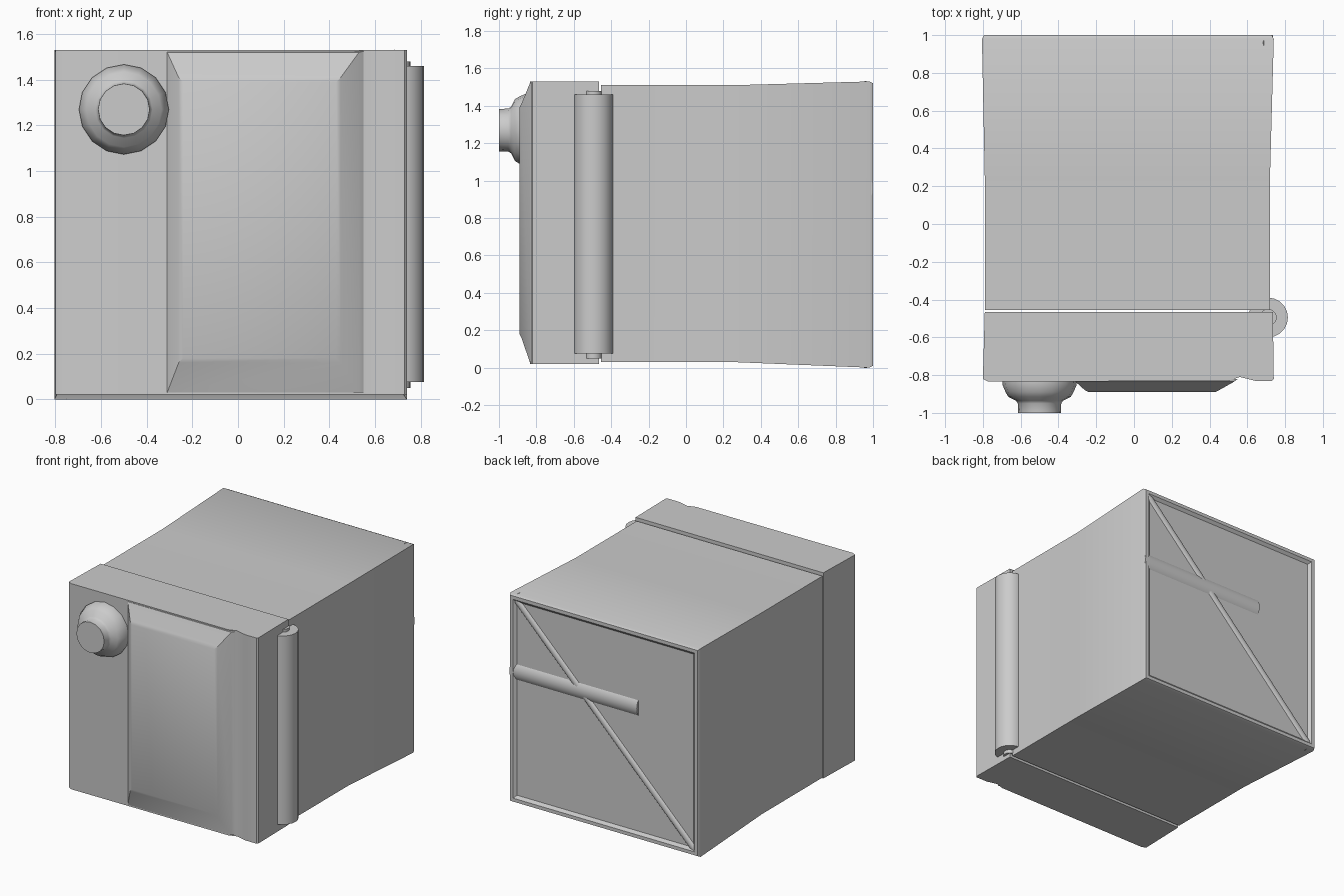
import bpy, bmesh, math
from mathutils import Matrix

if "Cube" in bpy.data.objects:
    bpy.data.objects.remove(bpy.data.objects["Cube"])


def finish(bm, name, angle=35):
    bmesh.ops.recalc_face_normals(bm, faces=bm.faces)
    mesh = bpy.data.meshes.new(name)
    bm.to_mesh(mesh)
    bm.free()
    obj = bpy.data.objects.new(name, mesh)
    bpy.context.collection.objects.link(obj)
    bpy.ops.object.select_all(action='DESELECT')
    bpy.context.view_layer.objects.active = obj
    obj.select_set(True)
    bpy.ops.object.shade_smooth_by_angle(angle=math.radians(angle))
    return obj


def skin(bm, rings):
    """Join equal-sized rings of points and cap both ends."""
    loops = [[bm.verts.new(p) for p in r] for r in rings]
    n = len(loops[0])
    for a, b in zip(loops, loops[1:]):
        for i in range(n):
            bm.faces.new((a[i], a[(i + 1) % n], b[(i + 1) % n], b[i]))
    bm.faces.new(loops[0])
    bm.faces.new(loops[-1])


def loft_y(name, sections):
    """Rectangles (y, x0, x1, z0, z1) lofted along y."""
    bm = bmesh.new()
    skin(bm, [[(x0, y, z0), (x1, y, z0), (x1, y, z1), (x0, y, z1)]
              for y, x0, x1, z0, z1 in sections])
    return finish(bm, name)


def turned(name, profile, matrix, sides=16):
    """Profile of (radius, height) turned about local z."""
    bm = bmesh.new()
    skin(bm, [[(r * math.cos(2 * math.pi * i / sides),
                r * math.sin(2 * math.pi * i / sides), h) for i in range(sides)]
              for r, h in profile])
    bmesh.ops.transform(bm, matrix=matrix, verts=bm.verts)
    return finish(bm, name)


# Cabinet body, flaring slightly to a lipped, recessed back
loft_y("safe_body", [
    (-0.455, -0.79, 0.72, 0.03, 1.51),
    (0.25, -0.79, 0.72, 0.03, 1.51),
    (0.98, -0.805, 0.74, 0.0, 1.53),
    (1.0, -0.795, 0.73, 0.01, 1.52),
    (1.0, -0.77, 0.705, 0.035, 1.495),
    (0.982, -0.75, 0.685, 0.055, 1.475),
])

# Door slab with a shallow groove on the hinge side
outline = [(-0.79, -0.465), (-0.80, -0.82), (-0.77, -0.835), (0.50, -0.83),
           (0.56, -0.81), (0.64, -0.83), (0.73, -0.83), (0.74, -0.82),
           (0.735, -0.465)]
bm = bmesh.new()
skin(bm, [[(x, y, z) for x, y in outline] for z in (0.02, 1.53)])
finish(bm, "door")

# Raised panel on the door front
loft_y("door_panel", [
    (-0.82, -0.32, 0.55, 0.03, 1.525),
    (-0.835, -0.31, 0.53, 0.03, 1.52),
    (-0.88, -0.26, 0.45, 0.16, 1.41),
    (-0.89, -0.24, 0.43, 0.18, 1.39),
])

# Stepped dial
turned("dial", [(0.195, 0.82), (0.197, 0.85), (0.18, 0.89), (0.165, 0.915),
                (0.125, 0.935), (0.115, 0.95), (0.113, 1.0)],
       Matrix.Translation((-0.5, 0, 1.27)) @ Matrix.Rotation(math.pi / 2, 4, 'X'))

# Full-height hinge barrel with pin ends
turned("hinge", [(0.045, 0.05), (0.045, 0.075), (0.105, 0.075), (0.105, 1.46),
                 (0.045, 1.46), (0.045, 1.48)],
       Matrix.Translation((0.71, -0.495, 0)), 20)

# Back rail and diagonal ridge, mostly sunk in the back panel
turned("back_rail", [(0.1, -0.30), (0.1, 0.735)],
       Matrix.Translation((0, 0.9, 0.96)) @ Matrix.Rotation(math.pi / 2, 4, 'Y'), 24)
turned("back_diagonal_ridge", [(0.035, -1.05), (0.035, 1.05)],
       Matrix.Translation((-0.033, 0.96, 0.765)) @ Matrix.Rotation(math.radians(45), 4, 'Y'), 12)
